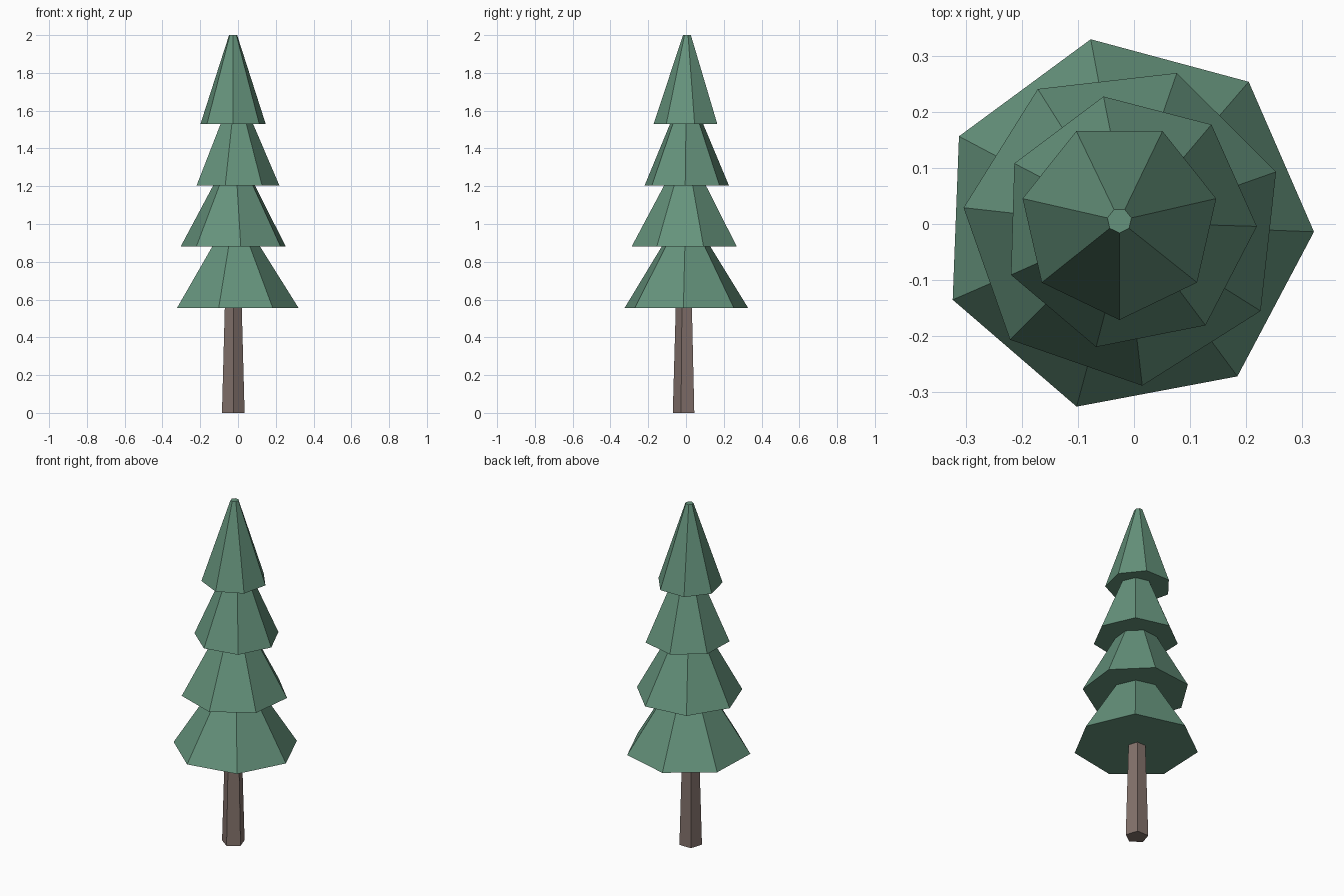
import bpy, math

if "Cube" in bpy.data.objects:
    bpy.data.objects.remove(bpy.data.objects["Cube"])


def material(name, color):
    m = bpy.data.materials.new(name)
    m.diffuse_color = color
    m.use_nodes = True
    m.node_tree.nodes["Principled BSDF"].inputs["Base Color"].default_value = m.diffuse_color
    return m


def frustum(name, sides, r1, r2, z1, z2, centre, phase, mat):
    """Closed, flat-faced tapered prism with its first corner at angle phase (degrees)."""
    verts = []
    for r, z in ((r1, z1), (r2, z2)):
        for i in range(sides):
            a = math.radians(phase) + 2 * math.pi * i / sides
            verts.append((centre[0] + r * math.cos(a), centre[1] + r * math.sin(a), z))
    faces = [(i, (i + 1) % sides, sides + (i + 1) % sides, sides + i) for i in range(sides)]
    faces += [tuple(reversed(range(sides))), tuple(range(sides, 2 * sides))]
    mesh = bpy.data.meshes.new(name)
    mesh.from_pydata(verts, [], faces)
    mesh.materials.append(mat)
    ob = bpy.data.objects.new(name, mesh)
    bpy.context.collection.objects.link(ob)
    return ob


green = material("foliage", (0.13, 0.29, 0.20, 1))
brown = material("bark", (0.23, 0.17, 0.15, 1))

# Five-sided tapering trunk
frustum("trunk", 5, 0.063, 0.046, 0.0, 0.60, (-0.025, -0.007), -90, brown)

# Seven-sided foliage tiers, bottom to top: radius, base height, centre, twist
tiers = [
    (0.336, 0.555, (-0.015, -0.001), -2.2),
    (0.2875, 0.88, (-0.018, -0.0025), 19.4),
    (0.229, 1.204, (-0.010, 0.0025), -1.7),
    (0.177, 1.53, (-0.026, 0.006), -90),
]
for n, (r, z, c, phase) in enumerate(tiers, 1):
    frustum(f"foliage_tier_{n}", 7, r, r * 0.124, z, z + 0.47, c, phase, green)
